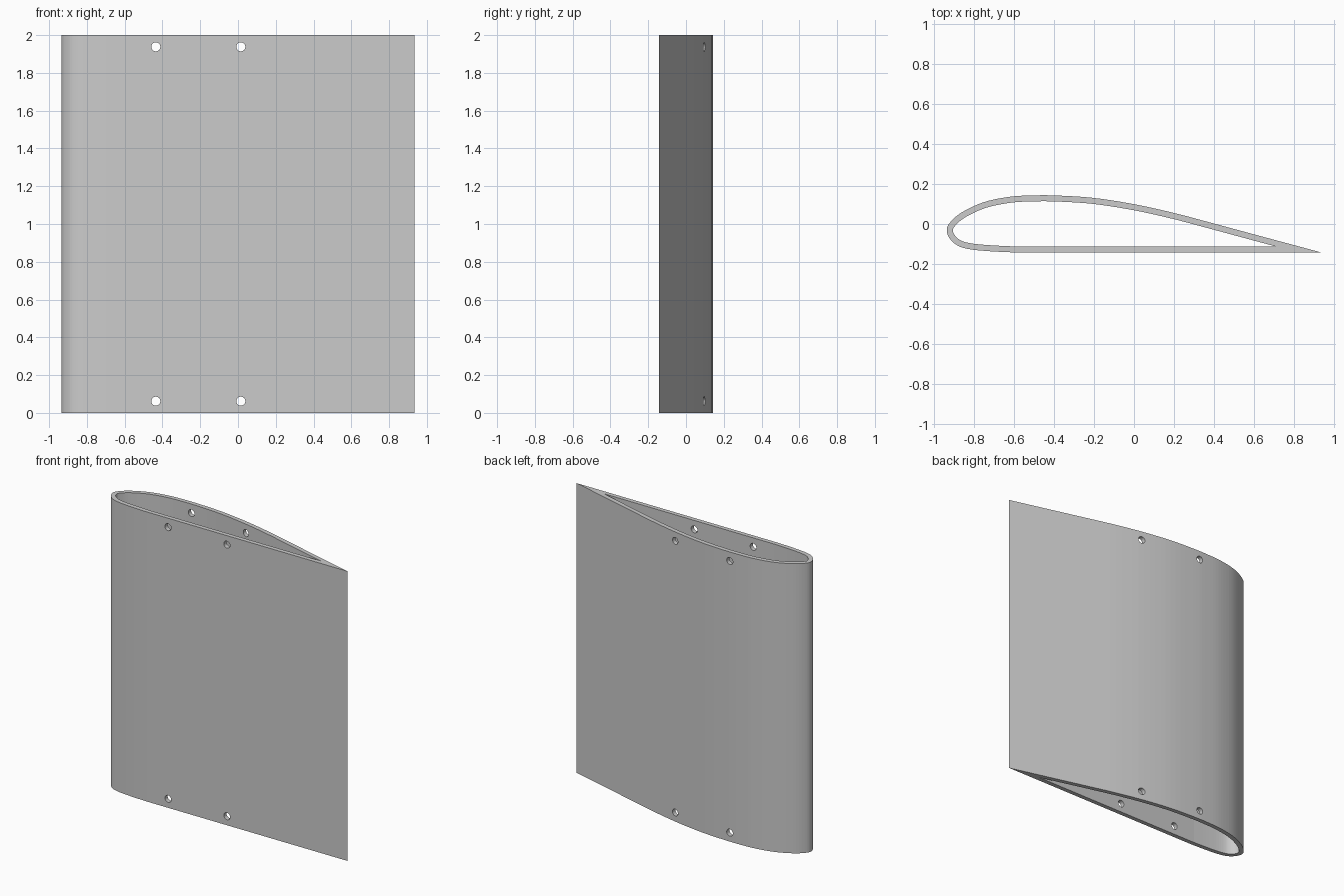
import bpy
import bmesh
from math import pi
from mathutils import Vector, Matrix

HEIGHT, WALL = 2.0, 0.03

if "Cube" in bpy.data.objects:
    bpy.data.objects.remove(bpy.data.objects["Cube"])

grey = bpy.data.materials.new("light grey")
grey.use_nodes = True
colour = (0.6, 0.6, 0.6, 1)
grey.diffuse_color = colour
grey.node_tree.nodes["Principled BSDF"].inputs["Base Color"].default_value = colour

# Curved part of the wing section, from the upper rear round the nose to the flat underside
KEYS = [(0.6, -0.052), (0.4, 0.002), (0.2, 0.055), (0, 0.099), (-0.2, 0.13), (-0.38, 0.142),
        (-0.5, 0.143), (-0.62, 0.136), (-0.75, 0.109), (-0.86, 0.058), (-0.918, 0.008),
        (-0.935, -0.03), (-0.92, -0.073), (-0.88, -0.108), (-0.82, -0.126), (-0.72, -0.136),
        (-0.6, -0.142)]
TAIL = Vector((0.935, -0.142))


def smooth_curve(points, steps):
    """Catmull-Rom curve through the points."""
    p = [Vector(q) for q in points]
    p = [2 * p[0] - p[1]] + p + [2 * p[-1] - p[-2]]
    result = []
    for a, b, c, d in zip(p, p[1:], p[2:], p[3:]):
        for i in range(steps):
            t = i / steps
            result.append(0.5 * (2 * b + (c - a) * t + (2 * a - 5 * b + 4 * c - d) * t ** 2
                                 + (3 * b - a - 3 * c + d) * t ** 3))
    return result + [p[-2]]


def inset(loop, distance):
    """Mitred inward offset of a counter-clockwise loop."""
    result = []
    for i, p in enumerate(loop):
        d1 = (p - loop[i - 1]).normalized()
        d2 = (loop[(i + 1) % len(loop)] - p).normalized()
        n1, n2 = Vector((-d1.y, d1.x)), Vector((-d2.y, d2.x))
        result.append(p + (n1 + n2) * distance / (1 + n1.dot(n2)))
    return result


def make_object(name, bm):
    mesh = bpy.data.meshes.new(name)
    bm.to_mesh(mesh)
    bm.free()
    mesh.materials.append(grey)
    obj = bpy.data.objects.new(name, mesh)
    bpy.context.collection.objects.link(obj)
    return obj


# Hollow wing section skin
outer = [TAIL] + smooth_curve(KEYS, 5)
inner = inset(outer, WALL)
bm = bmesh.new()
rings = [[bm.verts.new((p.x, p.y, z)) for p in loop]
         for loop, z in ((outer, 0), (outer, HEIGHT), (inner, HEIGHT), (inner, 0))]
count = len(outer)
for r in range(4):
    a, b = rings[r], rings[(r + 1) % 4]
    for i in range(count):
        j = (i + 1) % count
        bm.faces.new((a[i], a[j], b[j], b[i]))
bmesh.ops.recalc_face_normals(bm, faces=bm.faces)
wing = make_object("wing_skin", bm)

# Bolt holes through both walls near each end
bm = bmesh.new()
for x in (-0.435, 0.015):
    for z in (0.062, HEIGHT - 0.062):
        bmesh.ops.create_cone(bm, cap_ends=True, segments=24, radius1=0.024, radius2=0.024,
                              depth=0.6, matrix=Matrix.Translation((x, 0, z)) @ Matrix.Rotation(pi / 2, 4, "X"))
cutter = make_object("hole_cutter", bm)
cutter.hide_render = True

holes = wing.modifiers.new("bolt holes", "BOOLEAN")
holes.operation = "DIFFERENCE"
holes.solver = "EXACT"
holes.object = cutter
bpy.context.view_layer.objects.active = wing
wing.select_set(True)
bpy.ops.object.modifier_apply(modifier=holes.name)
bpy.data.objects.remove(cutter)
